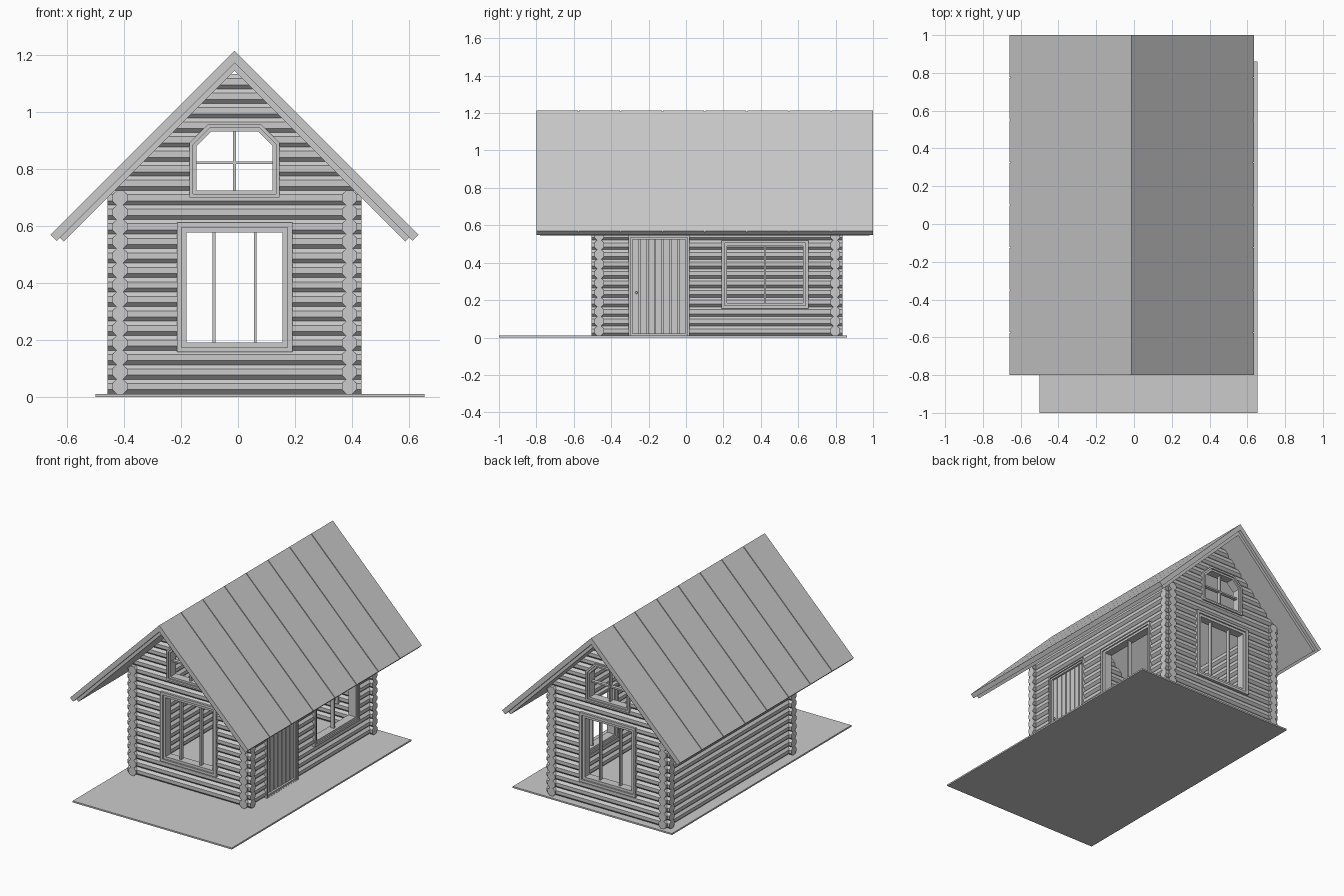
import bpy, bmesh
from math import pi, sqrt
from mathutils import Matrix, Vector

if "Cube" in bpy.data.objects:
    bpy.data.objects.remove(bpy.data.objects["Cube"])

CX, CY = -0.012, 0.167            # centre of the cabin
WX, WY = 0.403, 0.631             # half distances between wall centre lines
PITCH, Z0 = 0.051, 0.036          # log spacing and first log height
UNDER = 1.145                     # underside of the roof at the ridge
R2 = sqrt(2)

FRONT = Matrix.Translation((CX, CY - WY, 0))
BACK = Matrix.Translation((CX, CY + WY, 0)) @ Matrix.Rotation(pi, 4, 'Z')
RIGHT = Matrix.Translation((CX + WX, CY, 0)) @ Matrix.Rotation(pi / 2, 4, 'Z')
LEFT = Matrix.Translation((CX - WX, CY, 0)) @ Matrix.Rotation(-pi / 2, 4, 'Z')


def finish(bm, name, matrix=Matrix()):
    bmesh.ops.recalc_face_normals(bm, faces=bm.faces)
    me = bpy.data.meshes.new(name)
    bm.to_mesh(me)
    bm.free()
    me.transform(matrix)
    ob = bpy.data.objects.new(name, me)
    bpy.context.collection.objects.link(ob)
    return ob


def merge(target, src):
    tmp = bpy.data.meshes.new("tmp")
    src.to_mesh(tmp)
    target.from_mesh(tmp)
    bpy.data.meshes.remove(tmp)


def box(bm, x0, x1, y0, y1, z0, z1):
    m = Matrix.Translation(((x0 + x1) / 2, (y0 + y1) / 2, (z0 + z1) / 2)) \
        @ Matrix.Diagonal((x1 - x0, y1 - y0, z1 - z0, 1))
    bmesh.ops.create_cube(bm, size=1, matrix=m)


def clip(bm, co, no):
    """Remove everything on the +no side of a plane and cap the cut."""
    bmesh.ops.bisect_plane(bm, geom=bm.verts[:] + bm.edges[:] + bm.faces[:], dist=1e-5,
                           plane_co=co, plane_no=no, clear_outer=True)
    rim = [e for e in bm.edges if e.is_boundary]
    if rim:
        bmesh.ops.holes_fill(bm, edges=rim, sides=0)


def outline(u, hw, z0, z1, c=0.0, d=0.0):
    """Window outline, optionally with cut top corners, inset by d."""
    hw, z0, z1 = hw - d, z0 + d, z1 - d
    if not c:
        return [(u - hw, z0), (u + hw, z0), (u + hw, z1), (u - hw, z1)]
    c -= d * (2 - R2)
    return [(u - hw, z0), (u + hw, z0), (u + hw, z1 - c), (u + hw - c, z1),
            (u - hw + c, z1), (u - hw, z1 - c)]


def log_wall(name, matrix, half, count, openings=(), gable=False):
    wall = bmesh.new()
    for k in range(count):
        z = Z0 + k * PITCH
        log = bmesh.new()
        bmesh.ops.create_cone(log, cap_ends=True, segments=8, radius1=0.0285, radius2=0.0285,
                              depth=2 * half, matrix=Matrix.Translation((0, 0, z))
                              @ Matrix.Rotation(pi / 2, 4, 'Y') @ Matrix.Rotation(pi / 8, 4, 'Z'))
        if gable:
            for s in (-1, 1):
                clip(log, (0, 0, UNDER + 0.01), (s, 0, 1))
        for spec in openings:
            pts = outline(*spec, d=0.006)
            if z + 0.03 < pts[0][1] or z - 0.03 > max(p[1] for p in pts):
                continue
            edges = []
            for a, b in zip(pts, pts[1:] + pts[:1]):
                edges.append((Vector((a[0], 0, a[1])),
                              Vector((b[1] - a[1], 0, a[0] - b[0])).normalized()))
            edges.sort(key=lambda e: -abs(e[1].x))
            # keep the pieces of the log outside each edge of the opening
            rest, kept = log, bmesh.new()
            for co, no in edges:
                piece = rest.copy()
                clip(piece, co, -no)
                merge(kept, piece)
                piece.free()
                clip(rest, co, no)
            rest.free()
            log = kept
        merge(wall, log)
        log.free()
    return finish(wall, name, matrix)


def ring(bm, outer, inner, depth):
    n = len(outer)
    loops = [[bm.verts.new((p[0], y, p[1])) for p in pts]
             for pts, y in ((outer, -depth), (inner, -depth), (inner, depth), (outer, depth))]
    for a, b in zip(loops, loops[1:] + loops[:1]):
        for i in range(n):
            j = (i + 1) % n
            bm.faces.new((a[i], a[j], b[j], b[i]))


def frame(name, matrix, spec, width, uprights=(), rails=()):
    bm = bmesh.new()
    a, b, c = (outline(*spec, d=d) for d in (0, width / 2, width))
    ring(bm, a, b, 0.036)
    ring(bm, b, c, 0.027)
    u, hw, z0, z1 = spec[:4]
    for x in uprights:
        box(bm, u + x - 0.005, u + x + 0.005, -0.012, 0.012, z0 + width / 2, z1 - width / 2)
    for z in rails:
        box(bm, u - hw + width / 2, u + hw - width / 2, -0.011, 0.011, z - 0.005, z + 0.005)
    return finish(bm, name, matrix)


def chevron(bm, top, reach, t, y0, y1):
    """Gable-shaped roof slab at 45 degrees with square-cut eaves."""
    s = t / R2
    pts = [(0, top), (reach, top - reach), (reach - s, top - reach - s), (0, top - t * R2),
           (s - reach, top - reach - s), (-reach, top - reach)]
    a, b = ([bm.verts.new((CX + x, y, z)) for x, z in pts] for y in (y0, y1))
    for q in ((0, 1, 2, 3), (0, 3, 4, 5)):
        bm.faces.new([a[i] for i in q])
        bm.faces.new([b[i] for i in q])
    for i in range(6):
        j = (i + 1) % 6
        bm.faces.new((a[i], a[j], b[j], b[i]))


# ground plate
bm = bmesh.new()
box(bm, -0.50, 0.655, -1.0, 0.86, 0, 0.01)
finish(bm, "ground_plate")

# log walls with their openings: centre, half width, bottom, top, corner cut
big = (0, 0.203, 0.157, 0.612)
attic = (0, 0.158, 0.70, 0.957, 0.065)
door = (-0.145 - CY, 0.163, 0.0, 0.545)
side = (0.4225 - CY, 0.2325, 0.155, 0.52)
for label, m in (("front", FRONT), ("back", BACK)):
    log_wall(label + "_log_wall", m, 0.446, 22, (big, attic), True)
    frame(label + "_window_frame", m, big, 0.034, (-0.0725, 0.0725))
    frame(label + "_attic_window_frame", m, attic, 0.025, (0,), (0.822,))
log_wall("right_log_wall", RIGHT, 0.671, 14, (door, side))
log_wall("left_log_wall", LEFT, 0.671, 14)
frame("side_window_frame", RIGHT, side, 0.03, (0,))
frame("door_frame", RIGHT, door, 0.022)

# plank door and its handle
bm = bmesh.new()
u0, u1, n = -0.29 - CY, 0.0 - CY, 7
w = (u1 - u0) / n
box(bm, u0, u1, -0.004, 0.01, 0.01, 0.53)
for i in range(n):
    box(bm, u0 + i * w + 0.003, u0 + (i + 1) * w - 0.003, -0.014, 0.014, 0.01, 0.53)
finish(bm, "plank_door", RIGHT)
bm = bmesh.new()
bmesh.ops.create_uvsphere(bm, u_segments=10, v_segments=6, radius=0.007,
                          matrix=Matrix.Translation((-0.265 - CY, -0.022, 0.24)))
finish(bm, "door_handle", RIGHT)

# roof: seamed panels over a deck, with an inner lining
bm = bmesh.new()
chevron(bm, 1.208, 0.6425, 0.024, -0.80, 1.0)
for i in range(8):
    y = -0.80 + 0.225 * i
    chevron(bm, 1.215, 0.646, 0.03, y + (0.003 if i else 0), y + 0.225 - (0.003 if i < 7 else 0))
finish(bm, "roof_panels")
bm = bmesh.new()
chevron(bm, 1.174, 0.614, 0.02, -0.78, 0.98)
finish(bm, "roof_lining")
